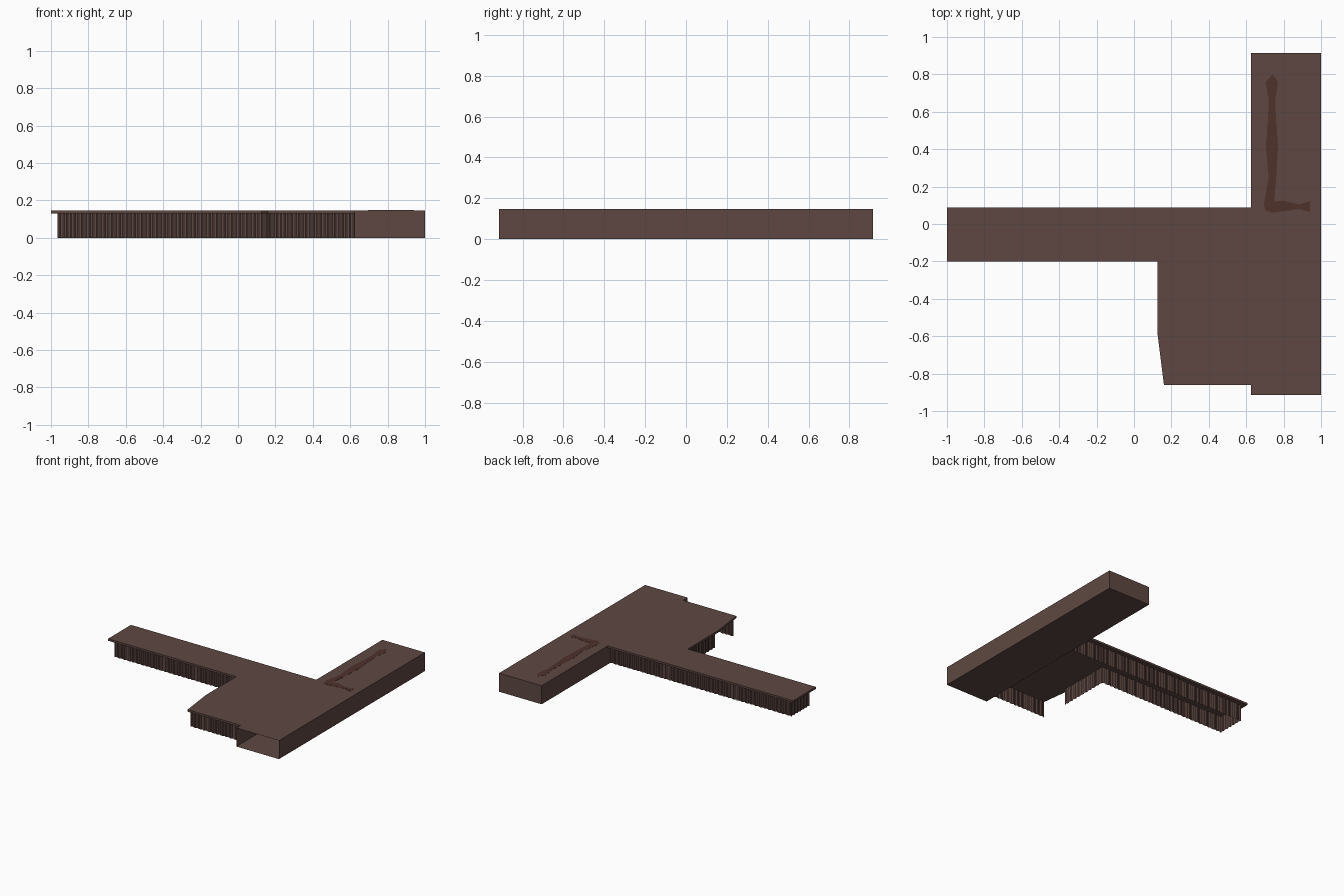
import bpy, bmesh
from mathutils import Vector

if "Cube" in bpy.data.objects:
    bpy.data.objects.remove(bpy.data.objects["Cube"])

TOP = 0.147   # upper deck surface
LIP = 0.131   # underside of the deck slab


def material(name, rgb):
    m = bpy.data.materials.new(name)
    m.diffuse_color = (*rgb, 1)
    m.use_nodes = True
    m.node_tree.nodes["Principled BSDF"].inputs["Base Color"].default_value = m.diffuse_color
    return m


brown = material("brown", (0.112, 0.064, 0.054))
stain_mat = material("dark stain", (0.078, 0.031, 0.024))


def make_object(name, bm, mat):
    mesh = bpy.data.meshes.new(name)
    bm.to_mesh(mesh)
    bm.free()
    mesh.materials.append(mat)
    ob = bpy.data.objects.new(name, mesh)
    bpy.context.collection.objects.link(ob)
    return ob


def slab(name, outline, z0, z1, mat):
    bm = bmesh.new()
    face = bm.faces.new([bm.verts.new((x, y, z0)) for x, y in outline])
    ext = bmesh.ops.extrude_face_region(bm, geom=[face])
    verts = [g for g in ext["geom"] if isinstance(g, bmesh.types.BMVert)]
    bmesh.ops.translate(bm, verts=verts, vec=(0, 0, z1 - z0))
    bmesh.ops.recalc_face_normals(bm, faces=bm.faces)
    return make_object(name, bm, mat)


def corrugated_wall(name, path, pitch=0.04, depth=0.006):
    """Ribbed sheet standing on the floor, following a plan path."""
    line = []
    for a, b in zip(path, path[1:]):
        a, b = Vector(a), Vector(b)
        d = b - a
        side = Vector((-d.y, d.x)).normalized() * depth
        n = max(1, round(d.length / pitch))
        line.append(a)
        for i in range(n):
            for t, out in ((0.2, 0), (0.4, 1), (0.7, 1), (0.9, 0)):
                line.append(a + d * ((i + t) / n) + side * out)
        line.append(b)
    bm = bmesh.new()
    low = [bm.verts.new((p.x, p.y, 0)) for p in line]
    high = [bm.verts.new((p.x, p.y, LIP)) for p in line]
    for i in range(len(line) - 1):
        bm.faces.new((low[i + 1], low[i], high[i], high[i + 1]))
    bmesh.ops.remove_doubles(bm, verts=bm.verts, dist=1e-5)
    return make_object(name, bm, brown)


# Long hollow platform, open at the front end
bm = bmesh.new()
bmesh.ops.create_cube(bm, size=1)
bmesh.ops.scale(bm, verts=bm.verts, vec=(0.374, 1.83, TOP))
bmesh.ops.translate(bm, verts=bm.verts, vec=(0.813, 0, TOP / 2))
front = [f for f in bm.faces if f.normal.y < -0.9]
bmesh.ops.delete(bm, geom=front, context='FACES_ONLY')
make_object("long_platform", bm, brown)

# Deck slab: side arm plus the wide block with a slanted corner
slab("deck_slab", [(-1, 0.087), (-1, -0.2), (0.125, -0.2), (0.125, -0.58),
                   (0.16, -0.86), (0.626, -0.86), (0.626, 0.087)],
     LIP, TOP, brown)

# Ribbed skirts under the deck, leaving a gap by the slanted corner
corrugated_wall("arm_skirt", [(0.626, 0.055), (-0.965, 0.055), (-0.965, -0.17),
                              (0.157, -0.17), (0.157, -0.59)])
corrugated_wall("front_skirt", [(0.16, -0.825), (0.626, -0.825)])

# L-shaped stain lying on the platform
slab("floor_stain", [(0.74, 0.80), (0.705, 0.76), (0.72, 0.66), (0.715, 0.54),
                     (0.705, 0.42), (0.72, 0.25), (0.695, 0.11), (0.70, 0.075),
                     (0.74, 0.06), (0.88, 0.08), (0.94, 0.065), (0.94, 0.12),
                     (0.88, 0.105), (0.80, 0.125), (0.75, 0.12), (0.76, 0.25),
                     (0.77, 0.42), (0.76, 0.54), (0.755, 0.66), (0.77, 0.76)],
     TOP + 0.0005, TOP + 0.0015, stain_mat)
